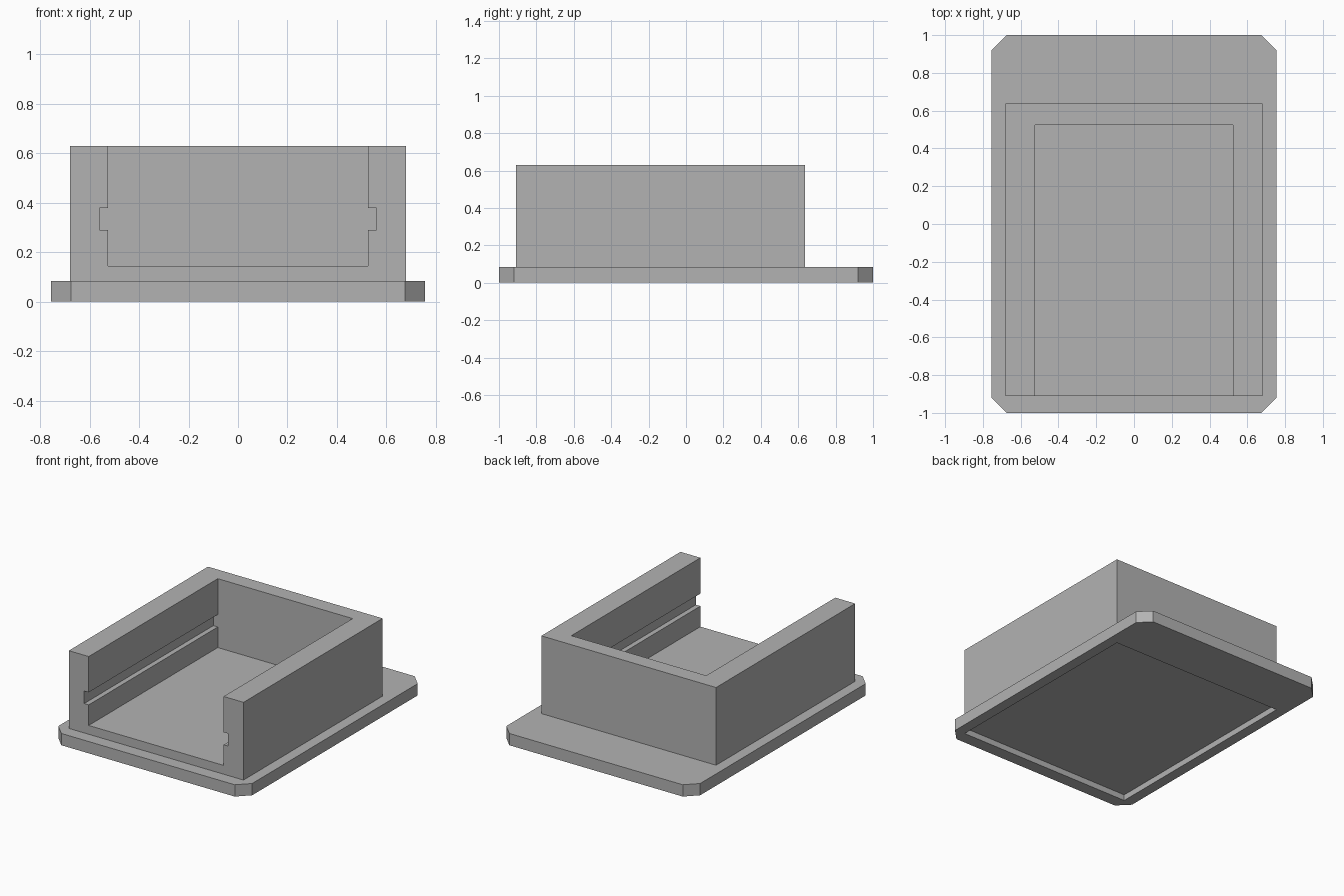
import bpy
import bmesh
from mathutils import Vector

default = bpy.data.objects.get("Cube")
if default:
    bpy.data.objects.remove(default, do_unlink=True)

grey = bpy.data.materials.new("plain grey")
grey.use_nodes = True
colour = (0.45, 0.45, 0.45, 1)
grey.diffuse_color = colour
grey.node_tree.nodes["Principled BSDF"].inputs["Base Color"].default_value = colour


def prism(name, outline, direction):
    """Extrude a closed outline of 3D points along a direction."""
    bm = bmesh.new()
    face = bm.faces.new([bm.verts.new(p) for p in outline])
    extruded = bmesh.ops.extrude_face_region(bm, geom=[face])["geom"]
    top = [v for v in extruded if isinstance(v, bmesh.types.BMVert)]
    bmesh.ops.translate(bm, verts=top, vec=Vector(direction))
    bmesh.ops.recalc_face_normals(bm, faces=bm.faces)
    mesh = bpy.data.meshes.new(name)
    bm.to_mesh(mesh)
    bm.free()
    mesh.materials.append(grey)
    ob = bpy.data.objects.new(name, mesh)
    bpy.context.collection.objects.link(ob)
    return ob


def block(name, half_x, y0, y1, z0, z1):
    outline = [(-half_x, y0, z0), (half_x, y0, z0), (half_x, y1, z0), (-half_x, y1, z0)]
    return prism(name, outline, (0, 0, z1 - z0))


def combine(target, tool, operation):
    """Apply a boolean and discard its tool."""
    tool.hide_render = True
    mod = target.modifiers.new(operation.lower(), "BOOLEAN")
    mod.operation, mod.solver, mod.object = operation, "EXACT", tool
    bpy.context.view_layer.objects.active = target
    bpy.ops.object.modifier_apply(modifier=mod.name)
    bpy.data.objects.remove(tool, do_unlink=True)


HALF_X, CHAMFER, FLANGE_TOP = 0.755, 0.08, 0.083
BOX_X, BOX_FRONT, BOX_BACK, HEIGHT = 0.68, -0.91, 0.637, 0.63

# Base flange with chamfered corners
inner_x, inner_y = HALF_X - CHAMFER, 1 - CHAMFER
quarter = [(HALF_X, inner_y), (inner_x, 1)]
half = quarter + [(-x, y) for x, y in reversed(quarter)]
ring = half + [(-x, -y) for x, y in half]
holder = prism("open_front_holder", [(x, y, 0) for x, y in ring], (0, 0, FLANGE_TOP))

# Box body
combine(holder, block("box_body", BOX_X, BOX_FRONT, BOX_BACK, 0.06, HEIGHT), "UNION")

# Cavity open at the top and front, with a rail groove in each side wall
side = [(0.525, 0.145), (0.525, 0.29), (0.56, 0.29), (0.56, 0.378), (0.525, 0.378), (0.525, 0.8)]
profile = side + [(-x, z) for x, z in reversed(side)]
cavity = prism("cavity_cutter", [(x, -1.2, z) for x, z in profile], (0, 1.2 + 0.525, 0))
combine(holder, cavity, "DIFFERENCE")

# Shallow recess underneath, matching the box footprint
combine(holder, block("recess_cutter", BOX_X, BOX_FRONT, BOX_BACK, -0.1, 0.042), "DIFFERENCE")

# Every face carries the single grey material
holder.data.materials.clear()
holder.data.materials.append(grey)
for poly in holder.data.polygons:
    poly.material_index = 0
    poly.use_smooth = False
